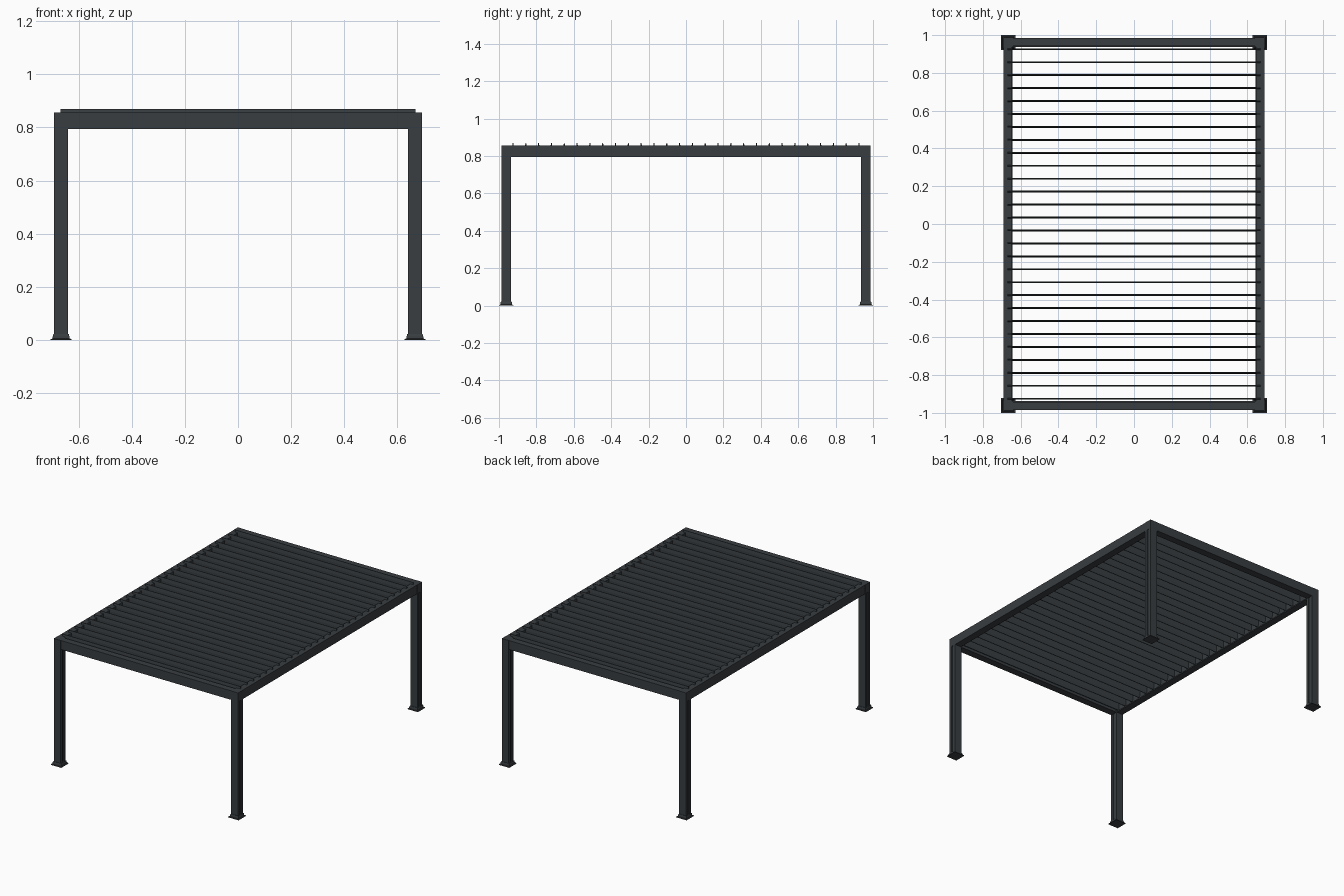
import bpy, bmesh

if "Cube" in bpy.data.objects:
    bpy.data.objects.remove(bpy.data.objects["Cube"])

mat = bpy.data.materials.new("charcoal")
mat.diffuse_color = (0.04, 0.047, 0.052, 1)
mat.use_nodes = True
mat.node_tree.nodes["Principled BSDF"].inputs["Base Color"].default_value = mat.diffuse_color

PX, PY = 0.666, 0.961      # post centres
TOP = 0.856


def finish(name, bm):
    bmesh.ops.recalc_face_normals(bm, faces=bm.faces)
    me = bpy.data.meshes.new(name)
    bm.to_mesh(me)
    bm.free()
    ob = bpy.data.objects.new(name, me)
    me.materials.append(mat)
    bpy.context.collection.objects.link(ob)
    return ob


def prism(name, pts, vec):
    """Extrude a closed 3D outline along a vector."""
    bm = bmesh.new()
    f = bm.faces.new([bm.verts.new(p) for p in pts])
    r = bmesh.ops.extrude_face_region(bm, geom=[f])
    vs = [g for g in r["geom"] if isinstance(g, bmesh.types.BMVert)]
    bmesh.ops.translate(bm, verts=vs, vec=vec)
    return finish(name, bm)


def base(name, cx, cy):
    """Stepped foot: flat flange with a slightly tapered collar."""
    bm = bmesh.new()
    rings = []
    for h, z in ((0.039, 0), (0.039, 0.004), (0.032, 0.005),
                 (0.031, 0.015), (0.029, 0.022), (0.024, 0.022)):
        rings.append([bm.verts.new((cx + sx * h, cy + sy * h, z))
                      for sx, sy in ((-1, -1), (1, -1), (1, 1), (-1, 1))])
    for a, b in zip(rings, rings[1:]):
        for i in range(4):
            j = (i + 1) % 4
            bm.faces.new((a[i], a[j], b[j], b[i]))
    bm.faces.new(rings[0])
    bm.faces.new(rings[-1])
    return finish(name, bm)


# Posts with a groove down each side face, and their feet
h, g, d = 0.026, 0.007, 0.005
post = [(-h, -h), (h, -h), (h, -g), (h - d, -g), (h - d, g), (h, g), (h, h),
        (-h, h), (-h, g), (-h + d, g), (-h + d, -g), (-h, -g)]
for sx, nx in ((-1, "left"), (1, "right")):
    for sy, ny in ((-1, "front"), (1, "back")):
        cx, cy = sx * PX, sy * PY
        prism(f"{ny}_{nx}_post", [(cx + x, cy + y, 0.002) for x, y in post],
              (0, 0, 0.80))
        # solid corner block at beam height
        prism(f"{ny}_{nx}_corner_block",
              [(cx + x * h, cy + y * h, 0.795)
               for x, y in ((-1, -1), (1, -1), (1, 1), (-1, 1))],
              (0, 0, TOP - 0.795))
        base(f"{ny}_{nx}_foot", cx, cy)

# Beams: cross-section (outward offset, height), with a small inner lower ledge
beam = [(0.025, 0.795), (0.025, TOP), (-0.018, TOP), (-0.018, 0.805),
        (-0.024, 0.803), (-0.024, 0.795)]
for s, nx, ny in ((-1, "left", "front"), (1, "right", "back")):
    prism(f"{nx}_beam", [(s * (PX + o), -PY + h, z) for o, z in beam],
          (0, 2 * (PY - h), 0))
    prism(f"{ny}_beam", [(-PX + h, s * (PY + o), z) for o, z in beam],
          (2 * (PX - h), 0, 0))

# Open louvre blades: slim upright lens profile resting over the side beams
blade = [(-0.002, 0.806), (0.002, 0.806), (0.005, 0.825), (0.005, 0.848),
         (0.002, 0.870), (-0.002, 0.870), (-0.005, 0.848), (-0.005, 0.825)]
N = 28
for i in range(N):
    y0 = -0.925 + 1.85 * i / (N - 1)
    prism(f"louvre_{i + 1}", [(-0.669, y0 + y, z) for y, z in blade],
          (1.338, 0, 0))
